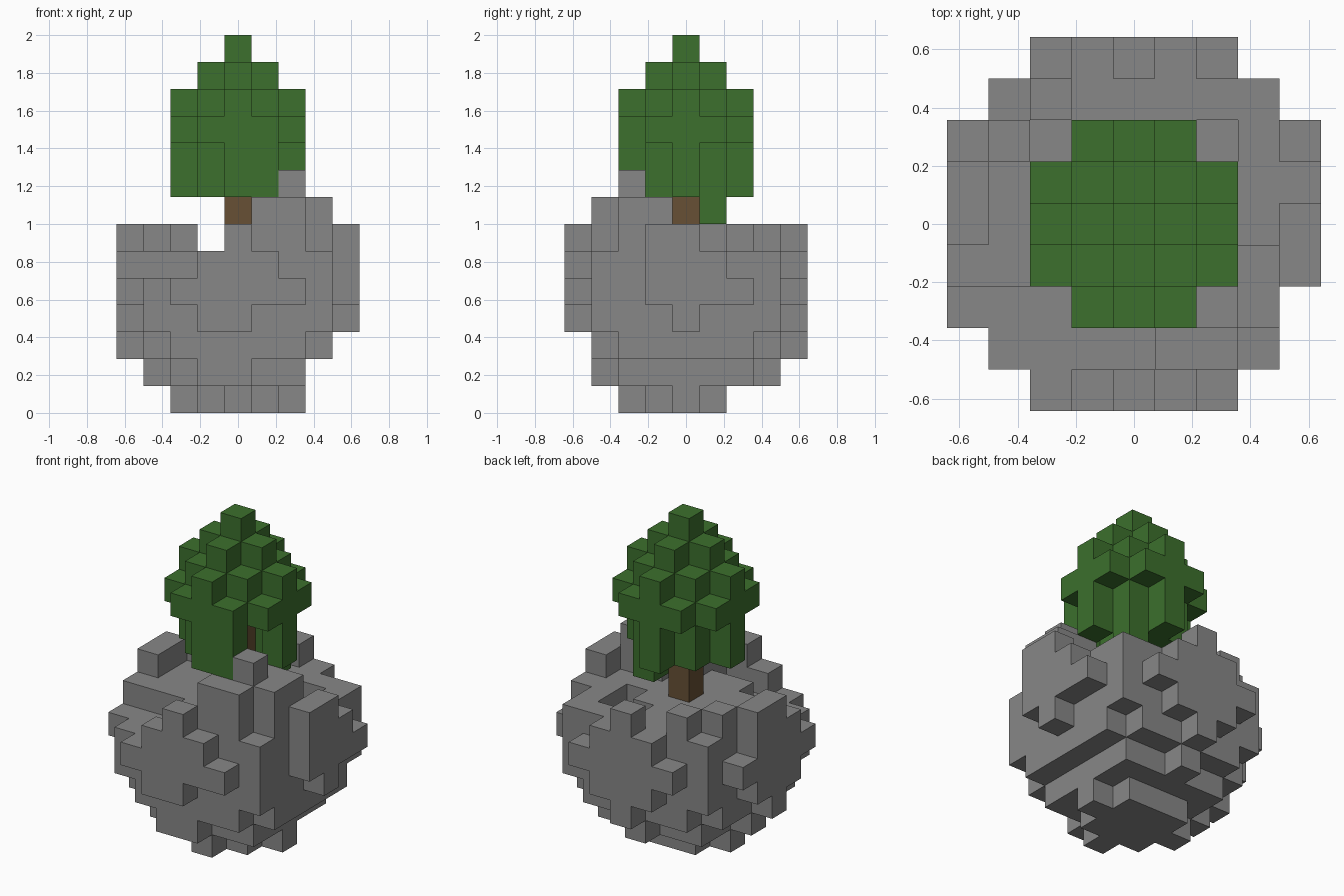
import bpy
import bmesh
from mathutils import Vector

cube = bpy.data.objects.get("Cube")
if cube:
    bpy.data.objects.remove(cube, do_unlink=True)

UNIT = 1 / 7  # edge of one block


def material(name, colour):
    mat = bpy.data.materials.new(name)
    mat.use_nodes = True
    mat.diffuse_color = (*colour, 1)
    mat.node_tree.nodes["Principled BSDF"].inputs["Base Color"].default_value = (*colour, 1)
    return mat


def column(cells, i, j, bottom, top):
    """Add a stack of blocks."""
    cells.update((i, j, k) for k in range(bottom, top))


def set_top(cells, i, j, top):
    """Cut or raise the column at i, j so that it ends at top."""
    heights = [k for a, b, k in cells if (a, b) == (i, j)]
    for k in heights:
        if k >= top:
            cells.discard((i, j, k))
    column(cells, i, j, max(heights), top)


def block_object(name, cells, mat):
    """Build the outer skin of a set of blocks."""
    bm = bmesh.new()
    corners = {}

    def corner(point):
        key = tuple(round(2 * c) for c in point)
        if key not in corners:
            corners[key] = bm.verts.new(point * UNIT)
        return corners[key]

    for cell in sorted(cells):
        centre = Vector(cell) + Vector((0, 0, 0.5))
        for axis in range(3):
            for sign in (-1, 1):
                normal = Vector((0, 0, 0))
                normal[axis] = sign
                if tuple(int(c + n) for c, n in zip(cell, normal)) in cells:
                    continue
                u = Vector((0, 0, 0))
                u[(axis + 1) % 3] = 0.5
                v = normal.cross(u)
                mid = centre + normal / 2
                bm.faces.new([corner(mid + p) for p in (u + v, v - u, -u - v, u - v)])
    bm.normal_update()
    mesh = bpy.data.meshes.new(name)
    bm.to_mesh(mesh)
    bm.free()
    mesh.materials.append(mat)
    obj = bpy.data.objects.new(name, mesh)
    bpy.context.collection.objects.link(obj)
    return obj


stone = material("stone grey", (0.245, 0.245, 0.245))
leaf = material("leaf green", (0.045, 0.16, 0.026))
bark = material("bark brown", (0.135, 0.08, 0.035))

# Boulder core: rounded underside, square-ish middle
rock = set()
limits = [4, 8, 13, 18, 18, 18]
for k, limit in enumerate(limits):
    for i in range(-3, 4):
        for j in range(-3, 4):
            if i * i + j * j <= limit:
                rock.add((i, j, k))
rock.discard((0, 2, 0))
rock |= {(-3, 0, 1), (0, 3, 1), (0, -3, 1), (-1, -3, 1)}

# Stepped bulges on the four sides
for t in range(-2, 3):
    top = 7 - abs(t)
    low = 2 + abs(t)
    column(rock, t, 4, low, top)
    column(rock, t, -4, 3 if t in (-1, 0) else 4, top)
    column(rock, -4, t, low, 7 if t == 1 else top)
    if t > -2:
        column(rock, 4, t, 3 if t == 0 else 4, 7 if t == -1 else top)

# Low terrace at the front right corner and a pit at the back left
for i in range(-3, 1):
    set_top(rock, i, -3, 5)
for i in (-3, -2):
    set_top(rock, i, -2, 5)
for i, j in ((2, 2), (1, 2), (2, 1)):
    set_top(rock, i, j, 5)

# Raised crags
for i, j in ((-2, 3), (-3, 2)):
    set_top(rock, i, j, 7)
for i, j in ((1, -3), (2, -3), (1, -2), (3, -2), (3, -1), (2, -1)):
    set_top(rock, i, j, 8)
set_top(rock, 2, -2, 9)
block_object("boulder", rock, stone)

# Tree trunk
trunk = set()
column(trunk, 0, 0, 6, 10)
block_object("trunk", trunk, bark)

# Tree crown: stepped dome whose columns hang to different depths
crown = set()
hollow = {(1, 0), (1, -1)}
for i in range(-2, 3):
    for j in range(-2, 3):
        a, b = sorted((abs(i), abs(j)))
        if a + b > 3:
            continue
        top = 14 - a - b
        bottom = 8
        if a + b == 3 or (i, j) in hollow or b == 0:
            bottom = 10
        column(crown, i, j, bottom, top)
column(crown, 1, -2, 8, 10)
column(crown, 1, 1, 7, 8)
block_object("crown", crown, leaf)
